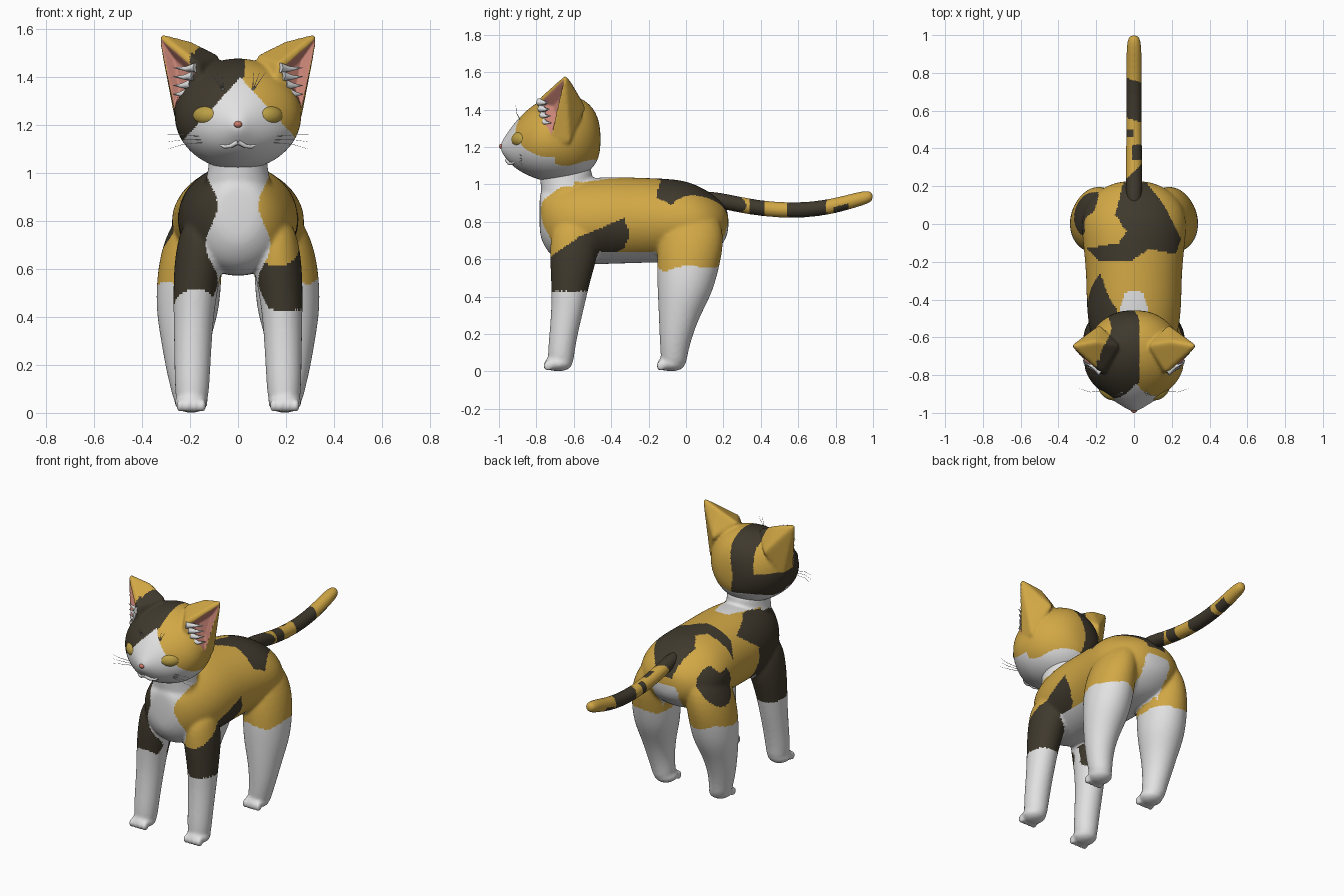
import bpy, bmesh, math
from mathutils import Vector, Matrix
from mathutils.geometry import barycentric_transform

cube = bpy.data.objects.get("Cube")
if cube:
    bpy.data.objects.remove(cube)


def material(name, *rgb):
    mat = bpy.data.materials.new(name)
    mat.use_nodes = True
    mat.diffuse_color = (*rgb, 1)
    mat.node_tree.nodes["Principled BSDF"].inputs["Base Color"].default_value = (*rgb, 1)
    return mat


white = material("white fur", .76, .76, .76)
ochre = material("ochre fur", .64, .39, .06)
dark = material("dark fur", .05, .041, .026)
pink = material("ear pink", .58, .23, .18)
coral = material("nose coral", .6, .19, .14)
gold = material("eye gold", .5, .35, .06)
FUR = [white, ochre, dark, pink]
WHITE, OCHRE, DARK, PINK = range(4)


def loft(bm, stations, along, side=1, sides=16):
    """Closed tube of elliptical rings: (position, centre a, radius a, centre b, radius b)."""
    rings = []
    for t, ca, ra, cb, rb in stations:
        ring = []
        for i in range(sides):
            ang = math.tau * i / sides
            a, b = side * ca + ra * 1.03 * math.cos(ang), cb + rb * 1.03 * math.sin(ang)
            ring.append(bm.verts.new((a, t, b) if along == "y" else (a, b, t)))
        rings.append(ring)
    for low, high in zip(rings, rings[1:]):
        for i in range(sides):
            j = (i + 1) % sides
            bm.faces.new((low[i], low[j], high[j], high[i]))
    bm.faces.new(rings[0])
    bm.faces.new(rings[-1])


def spans(rows):
    """Turn (y, half width, bottom, top) rows into centred loft stations."""
    return [(y, 0, w, (lo + hi) / 2, (hi - lo) / 2) for y, w, lo, hi in rows]


def ball(bm, centre, radii, turn=0):
    mat = Matrix.Translation(centre) @ Matrix.Rotation(turn, 4, "Z") @ Matrix.Diagonal((*radii, 1))
    bmesh.ops.create_uvsphere(bm, u_segments=24, v_segments=16, radius=1, matrix=mat)


def add_object(name, bm, mats):
    bmesh.ops.recalc_face_normals(bm, faces=bm.faces)
    mesh = bpy.data.meshes.new(name)
    bm.to_mesh(mesh)
    bm.free()
    for mat in mats:
        mesh.materials.append(mat)
    for poly in mesh.polygons:
        poly.use_smooth = True
    obj = bpy.data.objects.new(name, mesh)
    bpy.context.collection.objects.link(obj)
    return obj


def fuse(name, bm, coat, voxel=.01, shape=None):
    """Blend overlapping volumes into one smooth skin, then paint its faces by rule."""
    obj = add_object(name, bm, [])
    obj.modifiers.new("round", "SUBSURF").levels = 2
    remesh = obj.modifiers.new("fuse", "REMESH")
    remesh.mode, remesh.voxel_size, remesh.use_smooth_shade = "VOXEL", voxel, True
    smooth = obj.modifiers.new("blend", "SMOOTH")
    smooth.factor, smooth.iterations = .5, 6
    graph = bpy.context.evaluated_depsgraph_get()
    skin = bpy.data.meshes.new_from_object(obj.evaluated_get(graph))
    obj.modifiers.clear()
    obj.data = skin
    skin.materials.clear()
    for mat in FUR:
        skin.materials.append(mat)
    for poly in skin.polygons:
        poly.use_smooth = True
        poly.material_index = coat(poly.center, poly.normal)
    if shape:
        shape(skin)
    return obj


def inside(x, y, outline):
    hit = False
    for (ax, ay), (bx, by) in zip(outline, outline[1:] + outline[:1]):
        if (ay > y) != (by > y) and x < ax + (y - ay) * (bx - ax) / (by - ay):
            hit = not hit
    return hit


def oval(x, y, cx, cy, rx, ry):
    return ((x - cx) / rx) ** 2 + ((y - cy) / ry) ** 2 < 1


# Body, neck and legs
body = bmesh.new()
loft(body, spans([(-.785, .07, .74, .95), (-.765, .12, .68, .98), (-.71, .18, .6, 1), (-.6, .23, .57, 1.02),
                  (-.45, .25, .575, 1.04), (-.28, .25, .58, 1.035), (-.12, .265, .585, 1.03), (0, .28, .58, 1.02),
                  (.1, .26, .6, .975), (.18, .19, .66, .92), (.23, .08, .73, .86)]), "y")
loft(body, [(.85, 0, .17, -.62, .14), (.98, 0, .13, -.64, .135), (1.04, 0, .12, -.64, .14),
            (1.12, 0, .12, -.65, .14)], "z")
FRONT_LEG = [(.82, .15, .08, -.6, .11), (.65, .16, .105, -.595, .135), (.5, .18, .09, -.615, .105),
             (.35, .187, .08, -.63, .087), (.2, .19, .075, -.655, .075), (.08, .192, .07, -.67, .07),
             (.02, .192, .06, -.67, .065)]
HIND_LEG = [(.88, .14, .08, .04, .12), (.72, .19, .125, .03, .18), (.55, .205, .135, .01, .165),
            (.42, .21, .13, -.005, .145), (.3, .22, .1, -.035, .11), (.18, .22, .08, -.055, .085),
            (.08, .205, .07, -.065, .07), (.02, .2, .06, -.065, .065)]
for side in (-1, 1):
    for leg, y in ((FRONT_LEG, -.682), (HIND_LEG, -.078)):
        loft(body, leg, "z", side)
        ball(body, (side * .195, y, .043), (.07, .075, .043))
        for i in range(4):
            ball(body, (side * .195 + (i - 1.5) * .031, y - .056, .03), (.017, .025, .028))

SADDLE = [(-.05, .24), (.05, .24), (.16, .1), (.25, -.08), (.22, -.16), (.08, -.13), (-.02, -.2), (-.19, -.19),
          (-.25, -.13), (-.08, -.1), (-.04, -.04), (-.1, .05)]
LEFT_SHOULDER = [(-.8, .4), (-.73, .61), (-.57, .72), (-.33, .82), (-.3, .73), (-.33, .66), (-.46, .59), (-.5, .4)]
RIGHT_SHOULDER = [(-.8, .58), (-.8, .9), (-.7, 1), (-.45, 1.02), (-.26, .97), (-.4, .86), (-.38, .65),
                  (-.5, .44), (-.65, .46)]


def body_coat(p, n):
    x, y, z = p
    wave = .012 * math.sin(23 * x + 17 * y)
    if z > 1.025 + .25 * (y + .4) + .5 * max(0, abs(x) - .05) and y < -.34:
        return WHITE
    bib = .11 + .025 * math.sin(20 * z)
    if y < -.6 and abs(x) < bib and z < 1.1:
        return WHITE
    if n.z < -.6 and z < .64 and abs(x) < .18 or abs(x) < .09 and y > .1 and z < .79:
        return WHITE
    if x > 0 and inside(y, z, LEFT_SHOULDER) and z > .43:
        return DARK
    if x < 0 and inside(y, z, RIGHT_SHOULDER):
        return DARK
    if z > .84 and inside(x, y, SADDLE):
        return DARK
    if x < -.1 and oval(y, z, .05, .79, .12, .12) and not oval(y, z, .0, .93, .06, .07):
        return DARK
    limit = .55 if y > -.35 else .58
    return WHITE if z < limit + wave else OCHRE


fuse("body", body, body_coat)

# Tail
tail = bmesh.new()
loft(tail, [(y, 0, r, z, r) for y, z, r in ((.08, .93, .04), (.2, .91, .043), (.35, .878, .042), (.5, .862, .041),
            (.65, .862, .041), (.8, .885, .041), (.92, .92, .04), (.98, .933, .034), (1, .935, .018))], "y")


def tail_coat(p, n):
    x, y, z = p
    bands = y < .28 + x or .55 < y + .3 * x < .76 or .34 < y < .42 and x > -.01
    spots = .46 < y < .5 and x < -.005 or .79 < y < .87 and n.z < -.2
    return DARK if bands or spots else OCHRE


fuse("tail", tail, tail_coat, .008)

# Head with ears
head = bmesh.new()
loft(head, spans([(-.455, .06, 1.17, 1.31), (-.49, .15, 1.09, 1.41), (-.57, .23, 1.03, 1.47), (-.67, .265, 1.01, 1.485),
                  (-.78, .265, 1.02, 1.45), (-.86, .21, 1.055, 1.39), (-.92, .135, 1.09, 1.325),
                  (-.965, .06, 1.14, 1.26), (-.992, .018, 1.18, 1.22)]), "y")
EAR = [(.335, -.645, 1.59), (.2, -.62, 1.555), (.07, -.64, 1.49), (.17, -.79, 1.46), (.15, -.8, 1.38),
       (.25, -.75, 1.2), (.26, -.62, 1.2), (.18, -.53, 1.4)]
for side in (-1, 1):
    ear = bmesh.new()
    for x, y, z in EAR:
        ear.verts.new((side * x, y, z))
    bmesh.ops.convex_hull(ear, input=ear.verts)
    bmesh.ops.subdivide_edges(ear, edges=ear.edges, cuts=4, use_grid_fill=True)
    shell = bpy.data.meshes.new("ear shell")
    ear.to_mesh(shell)
    ear.free()
    head.from_mesh(shell)
    bpy.data.meshes.remove(shell)

OPENING = [Vector(v) for v in ((.325, -.64, 1.575), (.17, -.8, 1.43), (.258, -.71, 1.25))]
UNIT = [Vector(v) for v in ((1, 0, 0), (0, 1, 0), (0, 0, 1))]
EAR_AXIS = (OPENING[1] - OPENING[0]).cross(OPENING[2] - OPENING[0]).normalized()


def ear_depth(p):
    """How far inside the ear opening a point lies, zero outside."""
    q = Vector((abs(p.x), p.y, p.z))
    off = EAR_AXIS.dot(q - OPENING[0])
    if abs(off) > .06:
        return 0
    return max(0, min(barycentric_transform(q - EAR_AXIS * off, *OPENING, *UNIT)) - .03)


def head_coat(p, n):
    x, y, z = p
    if ear_depth(p) > 0 and n.y < .3:
        return PINK
    chin = 1.115 + .015 * math.sin(22 * y)
    blaze = 1.4 - 1.1 * abs(x - .01) if y < -.7 else 0
    if z < max(chin, blaze):
        return WHITE
    if x > .01 + .02 * math.sin(14 * z):
        return OCHRE
    ear_back = x < -.15 + .03 * math.sin(20 * y) and y > -.72 and z > 1.27
    return OCHRE if ear_back or (x < -.2 and z > 1.44) else DARK


def hollow_ears(mesh):
    for v in mesh.vertices:
        depth = ear_depth(v.co)
        if depth and v.normal.y < .3:
            inward = Vector((-.45 * math.copysign(1, v.co.x), .85, -.1))
            v.co += inward * min(.05, depth * .3)


fuse("head", head, head_coat, .008, hollow_ears)

# Eyes with dark rims
for side, label in ((-1, "right"), (1, "left")):
    for part, mat, radii, y in (("eye", gold, (.064, .042, .042), -.884), ("eye_rim", dark, (.069, .028, .047), -.884)):
        bm = bmesh.new()
        ball(bm, (side * .13, y, 1.24), radii, side * .6)
        add_object(f"{label}_{part}", bm, [mat])

# Nose
nose = bmesh.new()
ball(nose, (0, -.984, 1.203), (.018, .016, .014))
add_object("nose", nose, [coral])


def strands(name, paths, radius, tip):
    """Tapered hairs or ridges along short point paths."""
    curve = bpy.data.curves.new(name, "CURVE")
    curve.dimensions, curve.bevel_depth, curve.bevel_resolution = "3D", radius, 1
    curve.use_fill_caps = True
    for path in paths:
        for side in (-1, 1):
            spline = curve.splines.new("POLY")
            spline.points.add(len(path) - 1)
            for i, (point, (x, y, z)) in enumerate(zip(spline.points, path)):
                point.co = (side * x, y, z, 1)
                point.radius = 1 + (tip - 1) * i / (len(path) - 1)
    curve.materials.append(white)
    bpy.context.collection.objects.link(bpy.data.objects.new(name, curve))


# Mouth, whiskers, brow hairs and ear tufts
strands("mouth", [[(0, -.958, 1.13), (.03, -.946, 1.113), (.055, -.932, 1.11), (.08, -.912, 1.122)]], .011, .6)
strands("whiskers", [[(.15, -.88, 1.14 + k * .012), (.23, -.89, 1.14 + k * .02), (.295, -.87, 1.13 + k * .03)]
                     for k in (-1, 0, 1)], .0015, .3)
strands("brow_hairs", [[(.06, -.885, 1.34), (.075 + k, -.905, 1.38), (.09 + 2 * k, -.91, 1.42)]
                       for k in (-.012, 0, .012)], .002, .3)
strands("ear_tufts", [[(.175 + k * .012, -.785 + k * .01, 1.44 - k * .035), (.215 + k * .008, -.755, 1.435 - k * .035),
                       (.27, -.735 + k * .006, 1.44 - k * .037)] for k in range(4)], .022, .05)
